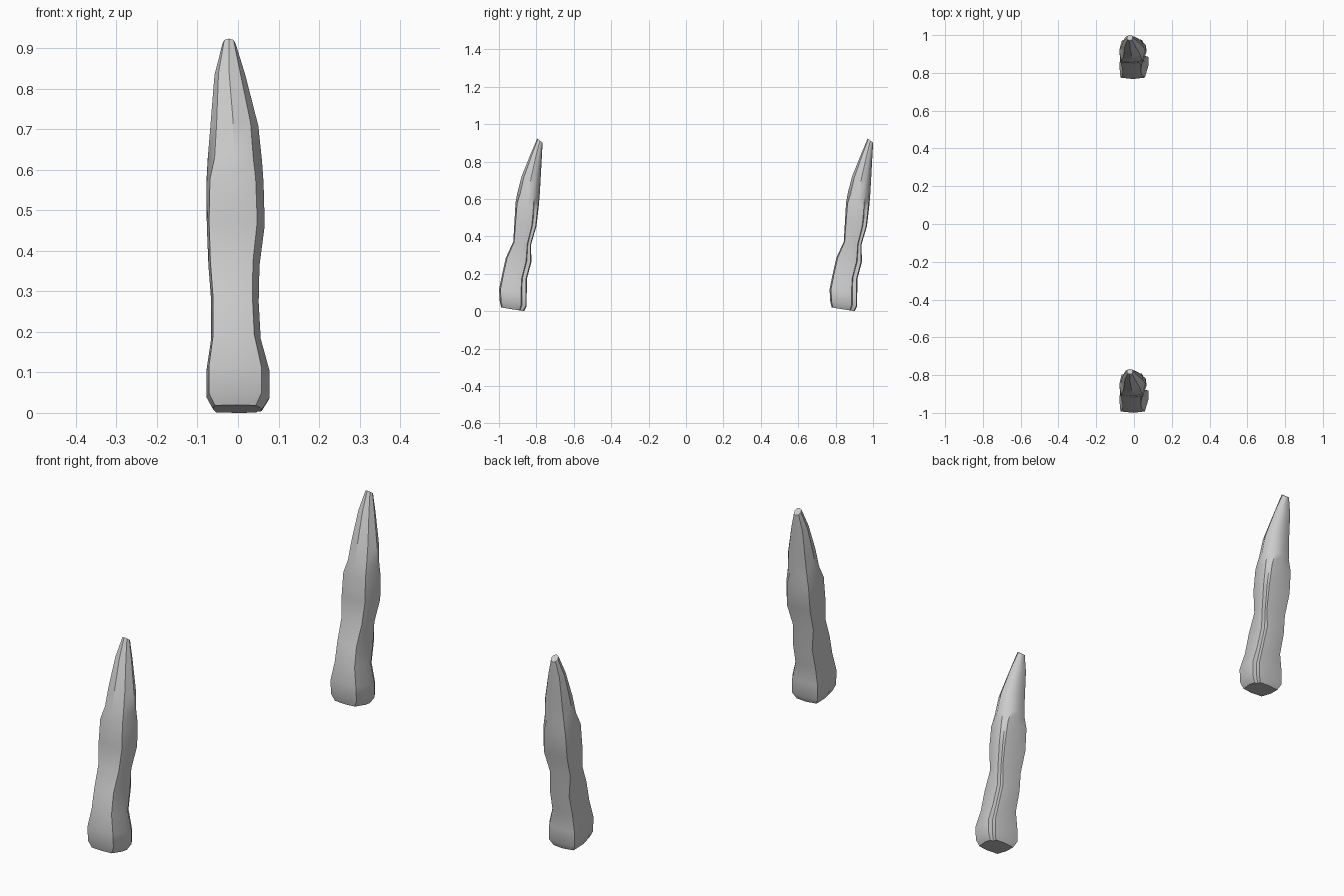
import bpy, bmesh

if "Cube" in bpy.data.objects:
    bpy.data.objects.remove(bpy.data.objects["Cube"])

# Cross-sections in unit half-widths: squared shaft with one notched corner, rounder tip
SHAFT = [(-.92, -.9), (-.05, -1), (.74, -.9), (1, .05), (.97, .58),
         (.74, .64), (.76, .93), (0, 1), (-.86, .88), (-1, 0)]
TIP = [(-.74, -.72), (-.05, -1), (.68, -.74), (1, 0), (.88, .48),
       (.72, .70), (.48, .88), (0, 1), (-.72, .72), (-1, 0)]

# Rings: z, front y, back y, left x, right x, tip blend
RINGS = [(.016, -.104, .018, -.062, .060, 0),
         (.045, -.112, .032, -.078, .078, 0),
         (.11, -.116, .032, -.078, .078, 0),
         (.19, -.100, .033, -.066, .056, 0),
         (.28, -.080, .057, -.066, .051, 0),
         (.37, -.040, .055, -.073, .053, 0),
         (.47, -.034, .084, -.077, .066, 0),
         (.575, -.028, .096, -.078, .063, .25),
         (.63, -.018, .101, -.075, .059, 1),
         (.715, .003, .106, -.068, .050, 1),
         (.84, .052, .113, -.058, .018, 1),
         (.918, .088, .117, -.038, -.006, 1)]


def make_spike(name, y_pos):
    bm = bmesh.new()
    loops = []
    for i, (z, yf, yb, xl, xr, t) in enumerate(RINGS):
        cx, cy, hx, hy = (xl + xr) / 2, (yf + yb) / 2, (xr - xl) / 2, (yb - yf) / 2
        tilt = .8 if i == len(RINGS) - 1 else .16
        loop = []
        for (ax, ay), (bx, by) in zip(SHAFT, TIP):
            u, v = ax + (bx - ax) * t, ay + (by - ay) * t
            loop.append(bm.verts.new((cx + u * hx, cy + v * hy, z - v * hy * tilt)))
        loops.append(loop)
    n = len(SHAFT)
    for a, b in zip(loops, loops[1:]):
        for j in range(n):
            k = (j + 1) % n
            bm.faces.new((a[j], a[k], b[k], b[j]))
    bm.faces.new(loops[0][::-1])
    bm.faces.new(loops[-1])
    low = min(v.co.z for v in bm.verts)
    for v in bm.verts:
        v.co.z -= low
    bmesh.ops.recalc_face_normals(bm, faces=bm.faces[:])
    mesh = bpy.data.meshes.new(name)
    bm.to_mesh(mesh)
    bm.free()
    ob = bpy.data.objects.new(name, mesh)
    ob.location.y = y_pos
    bpy.context.collection.objects.link(ob)
    bpy.ops.object.select_all(action='DESELECT')
    ob.select_set(True)
    bpy.context.view_layer.objects.active = ob
    bpy.ops.object.shade_smooth_by_angle(angle=.6)
    return ob


# Two identical leaning spikes
make_spike("front_spike", -.8835)
make_spike("back_spike", .8835)
